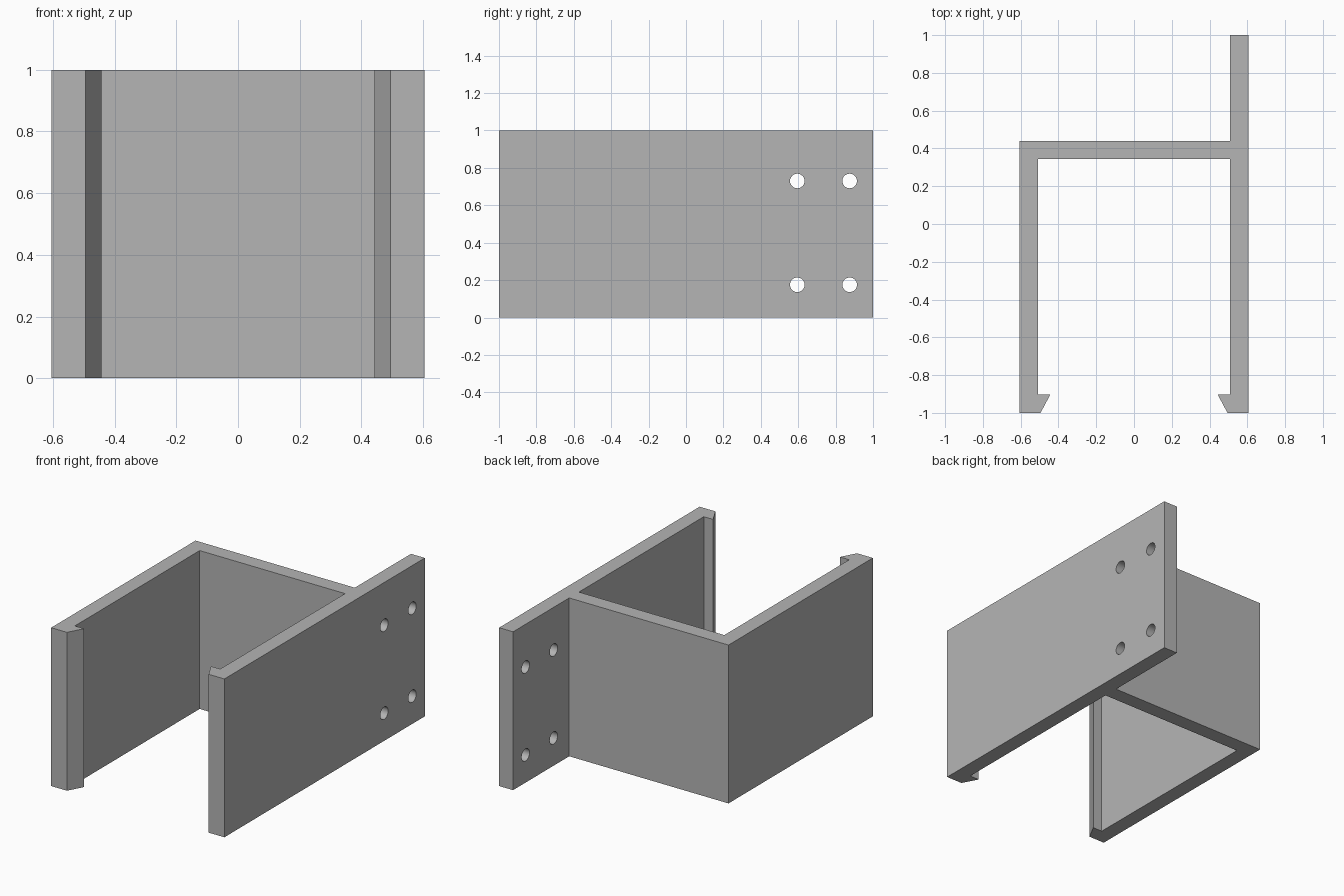
import bpy
import bmesh

cube = bpy.data.objects.get("Cube")
if cube:
    bpy.data.objects.remove(cube, do_unlink=True)

HEIGHT = 1.0
OUT, IN = 0.605, 0.508          # outer and inner wall faces
WEB_BACK, WEB_FRONT = 0.44, 0.343
LIP, TIP, TOE = -0.903, 0.443, 0.495

grey = bpy.data.materials.new("plain grey")
grey.use_nodes = True
colour = (0.46, 0.46, 0.46, 1)
grey.diffuse_color = colour
grey.node_tree.nodes["Principled BSDF"].inputs["Base Color"].default_value = colour


def extrude_profile(name, points, height):
    """Closed outline in the xy plane, extruded upwards from z = 0."""
    bm = bmesh.new()
    face = bm.faces.new([bm.verts.new((x, y, 0)) for x, y in points])
    top = bmesh.ops.extrude_face_region(bm, geom=[face])["geom"]
    verts = [v for v in top if isinstance(v, bmesh.types.BMVert)]
    bmesh.ops.translate(bm, verts=verts, vec=(0, 0, height))
    bmesh.ops.recalc_face_normals(bm, faces=bm.faces)
    mesh = bpy.data.meshes.new(name)
    bm.to_mesh(mesh)
    bm.free()
    mesh.materials.append(grey)
    obj = bpy.data.objects.new(name, mesh)
    bpy.context.collection.objects.link(obj)
    return obj


# Inside of one arm with its snap hook, from the web to the front end
arm = [(IN, WEB_FRONT), (IN, LIP), (TIP, LIP), (TOE, -1), (OUT, -1)]
mirrored_arm = [(-x, y) for x, y in reversed(arm)]

# Bracket: two hooked arms, a web and a mounting flange on the left arm
outline = mirrored_arm + arm + [(OUT, 1), (IN, 1), (IN, WEB_BACK), (-OUT, WEB_BACK)]
bracket = extrude_profile("clip_bracket", outline, HEIGHT)

# Screw holes through the mounting flange
for y in (0.595, 0.875):
    for z in (0.175, 0.73):
        bpy.ops.mesh.primitive_cylinder_add(
            vertices=32, radius=0.039, depth=0.4,
            location=((OUT + IN) / 2, y, z), rotation=(0, 1.570796, 0))
        cutter = bpy.context.object
        cutter.name = "hole_cutter"
        cutter.hide_render = True
        cutter.data.materials.append(grey)
        hole = bracket.modifiers.new("screw_hole", 'BOOLEAN')
        hole.operation = 'DIFFERENCE'
        hole.solver = 'EXACT'
        hole.object = cutter
        bpy.context.view_layer.objects.active = bracket
        bpy.ops.object.modifier_apply(modifier=hole.name)
        bpy.data.objects.remove(cutter, do_unlink=True)

# Smooth hole walls, sharp bracket edges
bpy.ops.object.select_all(action='DESELECT')
bracket.select_set(True)
bpy.context.view_layer.objects.active = bracket
bpy.ops.object.shade_smooth_by_angle(angle=0.5236)
